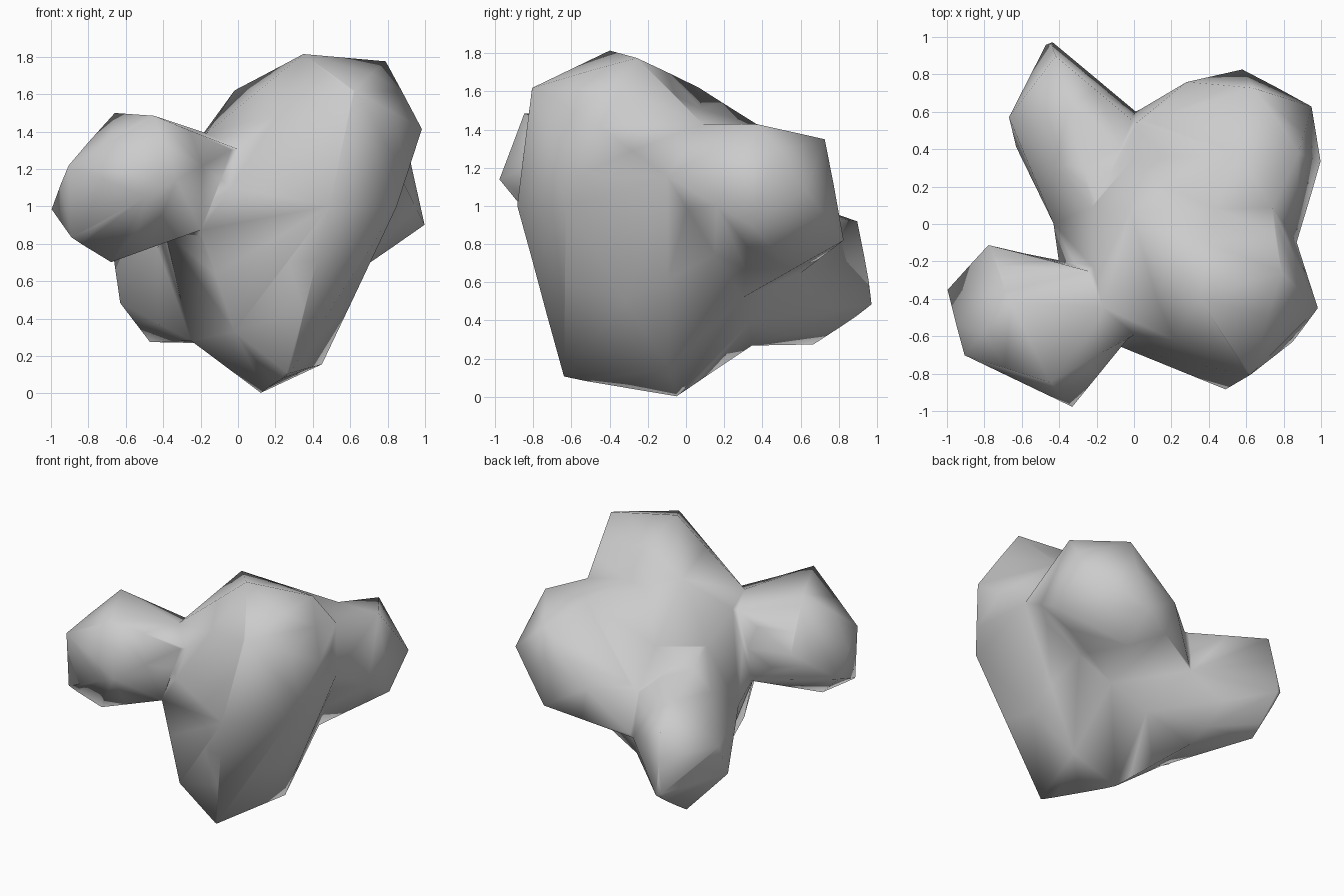
import bpy
import bmesh

cube = bpy.data.objects.get("Cube")
if cube:
    bpy.data.objects.remove(cube, do_unlink=True)

# Key points shared by neighbouring lobes
crown = (-0.02, 0.07, 1.62)
keel = (0.12, -0.05, 0.0)
keel_side = (0.45, -0.09, 0.155)
saddle = (0.74, 0.09, 1.43)
shelf = (0.56, 0.37, 1.43)
waist = (0.87, -0.1, 1.155)
notch_top = (0.01, 0.54, 0.97)
notch_low = (0.01, 0.6, 0.65)
belly = (-0.2, 0.35, 0.27)
belly_left = (-0.25, -0.01, 0.28)
flank = (-0.43, 0.0, 0.78)
shoulder = (-0.22, 0.09, 1.2)
under = (0.17, 0.33, 0.39)
under_side = (0.45, 0.3, 0.52)
neck_top = (-0.17, -0.44, 1.39)
neck_rear = (-0.23, -0.25, 1.33)
neck_back = (-0.4, -0.2, 0.87)
neck_front = (-0.2, -0.6, 0.87)

# Each lobe is the convex skin around its corner points
lobes = {
    "tall front lobe": [
        (0.35, -0.4, 1.815), (0.79, -0.26, 1.78), (0.985, -0.45, 1.415),
        (0.62, -0.81, 1.62), (0.49, -0.885, 1.0), (0.85, -0.63, 1.0),
        (0.27, -0.64, 0.1), (-0.02, -0.65, 0.33), (-0.04, -0.67, 1.1),
        crown, keel, keel_side, saddle, waist, under_side, belly_left,
        neck_top, neck_rear, neck_back, neck_front],
    "round side lobe": [
        (-1.0, -0.35, 0.985), (-0.91, -0.7, 1.22), (-0.89, -0.7, 0.83),
        (-0.66, -0.42, 1.5), (-0.45, -0.85, 1.485), (-0.78, -0.11, 1.2),
        (-0.33, -0.98, 1.14), (-0.68, -0.62, 0.7), (-0.02, -0.6, 1.31),
        neck_top, neck_rear, neck_back, neck_front],
    "low back lobe": [
        (-0.455, 0.99, 0.48), (-0.42, 0.9, 0.92), (-0.67, 0.57, 0.75),
        (-0.47, 0.67, 0.27), (-0.63, 0.41, 0.48),
        belly, belly_left, flank, shoulder, under, notch_top, notch_low],
    "high back lobe": [
        (0.95, 0.63, 1.08), (0.88, 0.38, 1.43), (0.64, 0.73, 1.35),
        (1.0, 0.33, 0.9), (0.58, 0.83, 0.82), (0.28, 0.76, 1.0),
        shelf, saddle, waist, notch_top, notch_low, under_side],
    "core": [
        crown, keel, keel_side, saddle, shelf, waist, notch_top, notch_low,
        belly, belly_left, flank, shoulder, under, under_side,
        neck_rear, neck_back, neck_front],
}


def add_hull(bm, points):
    verts = [bm.verts.new(p) for p in points]
    hull = bmesh.ops.convex_hull(bm, input=verts, use_existing_faces=False)
    spare = [v for v in hull["geom_interior"]
             if isinstance(v, bmesh.types.BMVert) and v.is_valid]
    bmesh.ops.delete(bm, geom=list(set(spare)), context='VERTS')


bm = bmesh.new()
for points in lobes.values():
    add_hull(bm, points)
bmesh.ops.recalc_face_normals(bm, faces=bm.faces)
mesh = bpy.data.meshes.new("lobed_boulder")
bm.to_mesh(mesh)
bm.free()
boulder = bpy.data.objects.new("lobed_boulder", mesh)
bpy.context.scene.collection.objects.link(boulder)

# Plain grey surface
grey = bpy.data.materials.new("light grey")
grey.use_nodes = True
colour = (0.6, 0.6, 0.6, 1.0)
grey.diffuse_color = colour
grey.node_tree.nodes["Principled BSDF"].inputs["Base Color"].default_value = colour
mesh.materials.append(grey)

# Fuse the lobes into one skin, soften the seams, reduce to large facets
fuse = boulder.modifiers.new("fuse", 'REMESH')
fuse.mode = 'VOXEL'
fuse.voxel_size = 0.02
soften = boulder.modifiers.new("soften", 'SMOOTH')
soften.factor = 0.5
soften.iterations = 4
facets = boulder.modifiers.new("facets", 'DECIMATE')
facets.ratio = 0.0035

# Smooth shading over the whole skin
bpy.context.view_layer.objects.active = boulder
boulder.select_set(True)
for modifier in list(boulder.modifiers):
    bpy.ops.object.modifier_apply(modifier=modifier.name)
bpy.ops.object.shade_smooth()
